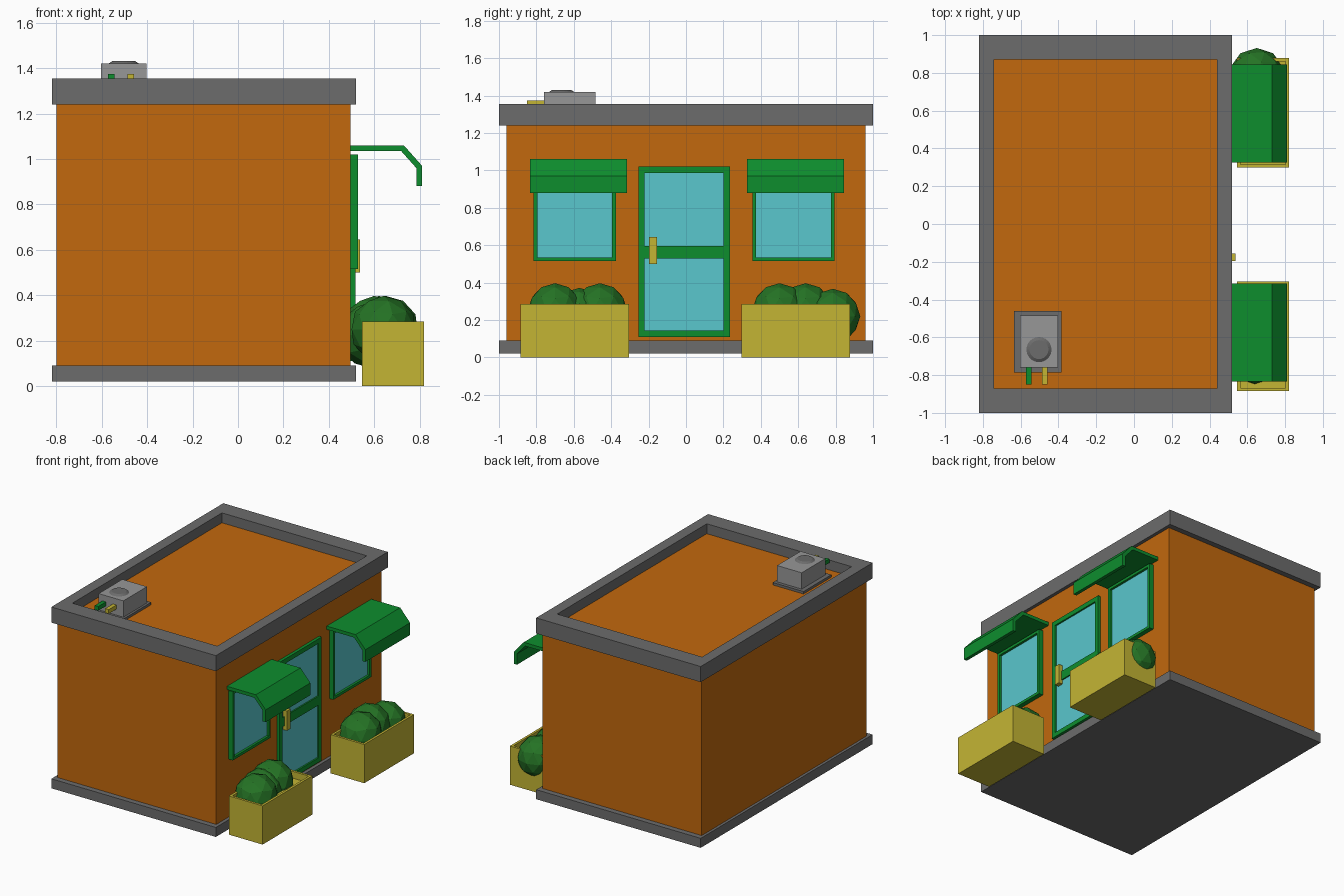
import bpy, bmesh
from mathutils import Vector

cube = bpy.data.objects.get("Cube")
if cube:
    bpy.data.objects.remove(cube, do_unlink=True)


def material(name, r, g, b):
    m = bpy.data.materials.new(name)
    m.use_nodes = True
    m.diffuse_color = (r, g, b, 1)
    m.node_tree.nodes["Principled BSDF"].inputs["Base Color"].default_value = (r, g, b, 1)
    return m


ORANGE = material("orange wall", 0.54, 0.14, 0.004)
GREY = material("trim grey", 0.15, 0.15, 0.15)
LIGHT = material("light grey", 0.31, 0.31, 0.31)
GREEN = material("trim green", 0.004, 0.27, 0.027)
GLASS = material("glass blue", 0.10, 0.57, 0.61)
YELLOW = material("mustard yellow", 0.55, 0.46, 0.034)
LEAF = material("leaf green", 0.018, 0.17, 0.018)


def finish(name, bm, mat):
    bmesh.ops.recalc_face_normals(bm, faces=bm.faces)
    mesh = bpy.data.meshes.new(name)
    bm.to_mesh(mesh)
    bm.free()
    mesh.materials.append(mat)
    ob = bpy.data.objects.new(name, mesh)
    bpy.context.collection.objects.link(ob)
    return ob


def box_mesh(x, y, z):
    """Box from (low, high) ranges."""
    bm = bmesh.new()
    bmesh.ops.create_cube(bm, size=1)
    for v in bm.verts:
        v.co = Vector(r[0] if c < 0 else r[1] for c, r in zip(v.co, (x, y, z)))
    return bm


def box(name, mat, x, y, z):
    return finish(name, box_mesh(x, y, z), mat)


def ring(name, mat, u, v, depth, border, place):
    """Rectangular frame; place maps (u, v, depth) to x, y, z."""
    bm = bmesh.new()
    loops = []
    for inset in (0, border):
        a, b = u[0] + inset, u[1] - inset
        c, d = v[0] + inset, v[1] - inset
        for h in depth:
            loops.append([bm.verts.new(place(p, q, h))
                          for p, q in ((a, c), (b, c), (b, d), (a, d))])
    out_lo, out_hi, in_lo, in_hi = loops
    for p, q in ((out_lo, out_hi), (out_hi, in_hi), (in_hi, in_lo), (in_lo, out_lo)):
        for i in range(4):
            j = (i + 1) % 4
            bm.faces.new((p[i], p[j], q[j], q[i]))
    return finish(name, bm, mat)


def flat(u, v, h):
    return (u, v, h)


def on_wall(u, v, h):
    return (h, u, v)


# Building shell
box("walls", ORANGE, (-0.80, 0.495), (-0.96, 0.96), (0.08, 1.28))
box("base_slab", GREY, (-0.82, 0.52), (-1, 1), (0.02, 0.09))
ring("parapet", GREY, (-0.82, 0.52), (-1, 1), (1.24, 1.355), 0.08, flat)
box("roof_deck", ORANGE, (-0.75, 0.45), (-0.93, 0.93), (1.25, 1.282))
for side in (-1, 1):
    ends = sorted((side * 0.87, side * 0.93))
    box("parapet_ledge", GREY, (-0.75, 0.45), ends, (1.25, 1.355))

# Door
ring("door_frame", GREEN, (-0.255, 0.235), (0.11, 1.02), (0.48, 0.517), 0.034, on_wall)
box("door_rail", GREEN, (0.48, 0.515), (-0.23, 0.21), (0.53, 0.597))
box("door_glass", GLASS, (0.48, 0.505), (-0.23, 0.21), (0.13, 1.0))
box("door_handle", YELLOW, (0.50, 0.537), (-0.197, -0.155), (0.50, 0.645))


def awning(y0, y1):
    profile = [(0.49, 1.06), (0.73, 1.06), (0.81, 0.97), (0.81, 0.88),
               (0.785, 0.88), (0.785, 0.96), (0.718, 1.035), (0.49, 1.035)]
    bm = bmesh.new()
    face = bm.faces.new([bm.verts.new((x, y0, z)) for x, z in profile])
    grown = bmesh.ops.extrude_face_region(bm, geom=[face])
    moved = [g for g in grown["geom"] if isinstance(g, bmesh.types.BMVert)]
    bmesh.ops.translate(bm, verts=moved, vec=(0, y1 - y0, 0))
    finish("awning", bm, GREEN)


def planter(y0, y1):
    bm = box_mesh((0.545, 0.82), (y0, y1), (0, 0.285))
    bm.normal_update()
    top = max(bm.faces, key=lambda f: f.calc_center_median().z)
    bmesh.ops.inset_region(bm, faces=[top], thickness=0.025)
    grown = bmesh.ops.extrude_discrete_faces(bm, faces=[top])
    bmesh.ops.translate(bm, verts=grown["faces"][0].verts, vec=(0, 0, -0.05))
    finish("planter", bm, YELLOW)


def bush(x, y, z, r):
    bm = bmesh.new()
    bmesh.ops.create_icosphere(bm, subdivisions=2, radius=r)
    bmesh.ops.translate(bm, verts=bm.verts, vec=(x, y, z))
    finish("bush", bm, LEAF)


# Windows, awnings and planters on either side of the door
for y in (-0.595, 0.575):
    ring("window_frame", GREEN, (y - 0.22, y + 0.22), (0.515, 1.02),
         (0.48, 0.529), 0.02, on_wall)
    box("window_glass", GLASS, (0.48, 0.512), (y - 0.21, y + 0.21), (0.525, 1.01))
for y in (-0.575, 0.585):
    awning(y - 0.26, y + 0.26)
for y in (-0.595, 0.588):
    planter(y - 0.29, y + 0.29)

for spot in ((0.64, -0.70, 0.25), (0.59, -0.57, 0.225), (0.60, -0.46, 0.25),
             (0.65, 0.50, 0.25), (0.62, 0.64, 0.25), (0.65, 0.785, 0.22)):
    bush(*spot, 0.147)

# Rooftop cooling unit
box("cooler_plate", GREY, (-0.635, -0.385), (-0.785, -0.46), (1.27, 1.30))
box("cooler_body", LIGHT, (-0.603, -0.402), (-0.76, -0.485), (1.29, 1.42))
box("green_pipe", GREEN, (-0.572, -0.543), (-0.85, -0.75), (1.345, 1.375))
box("yellow_pipe", YELLOW, (-0.487, -0.458), (-0.85, -0.75), (1.345, 1.375))
fan = bmesh.new()
bmesh.ops.create_cone(fan, cap_ends=True, segments=24, radius1=0.08, radius2=0.05, depth=0.02)
bmesh.ops.translate(fan, verts=fan.verts, vec=(-0.503, -0.665, 1.421))
finish("cooler_fan", fan, GREY)
